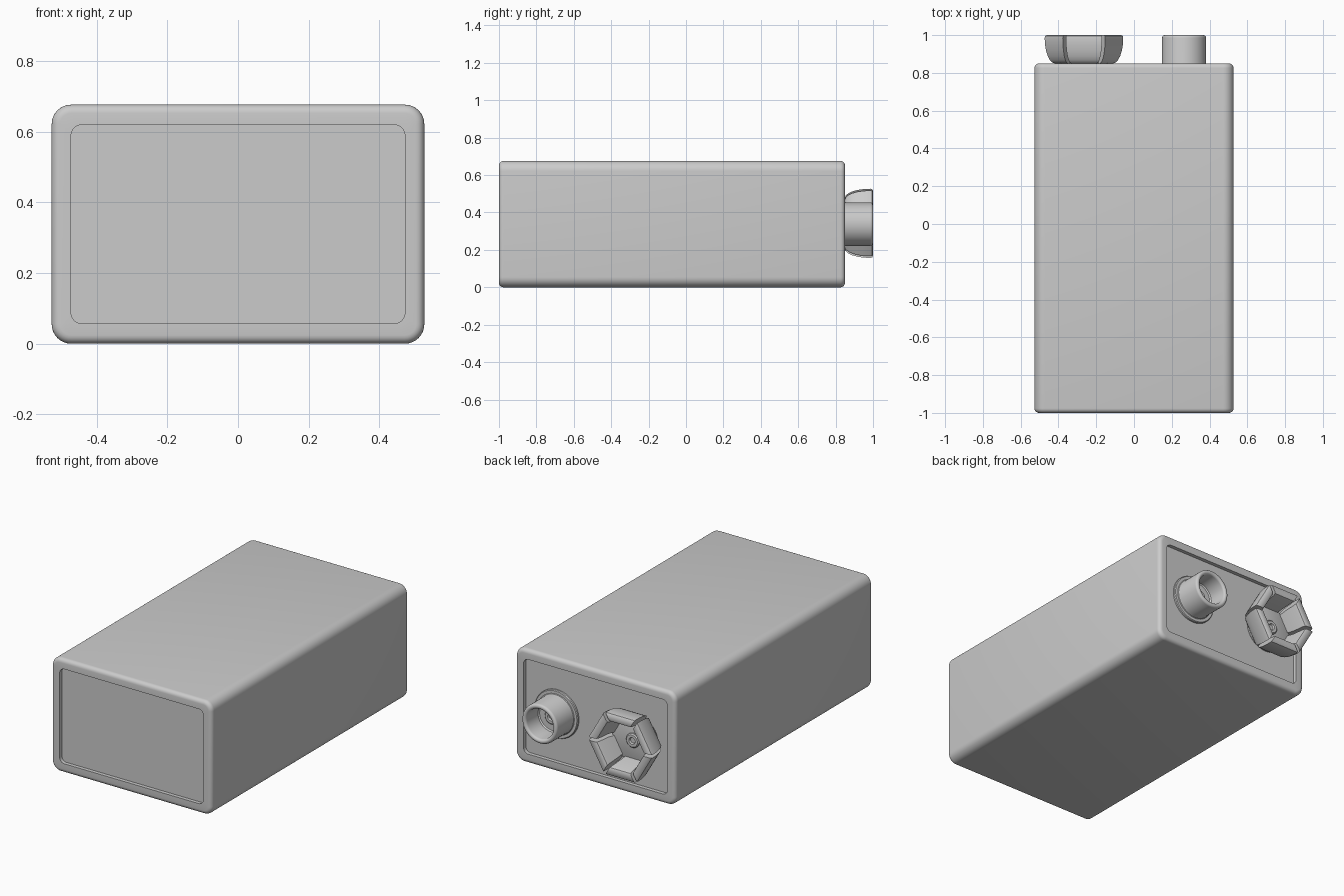
import bpy, bmesh
from math import sin, cos, pi, tan
from mathutils import Vector

cube = bpy.data.objects.get("Cube")
if cube:
    bpy.data.objects.remove(cube)

grey = bpy.data.materials.new("plain grey")
grey.use_nodes = True
COLOUR = (0.6, 0.6, 0.6, 1)
grey.diffuse_color = COLOUR
grey.node_tree.nodes["Principled BSDF"].inputs["Base Color"].default_value = COLOUR

MID_Z = 0.338    # height of the body's long axis
BACK = 0.85      # back end of the body
SINK = 0.022     # depth of the recessed end panels


def finish(bm, name, angle=35):
    bmesh.ops.recalc_face_normals(bm, faces=bm.faces)
    mesh = bpy.data.meshes.new(name)
    bm.to_mesh(mesh)
    bm.free()
    mesh.materials.append(grey)
    obj = bpy.data.objects.new(name, mesh)
    bpy.context.collection.objects.link(obj)
    bpy.ops.object.select_all(action='DESELECT')
    obj.select_set(True)
    bpy.context.view_layer.objects.active = obj
    bpy.ops.object.shade_smooth_by_angle(angle=angle * pi / 180)
    return obj


def loft(bm, loops, closed=False, caps=True):
    """Skin a row of point loops, capping the ends or joining them."""
    rings = [[bm.verts.new(p) for p in loop] for loop in loops]
    pairs = list(zip(rings, rings[1:]))
    if closed:
        pairs.append((rings[-1], rings[0]))
    for a, b in pairs:
        for i in range(len(a)):
            j = (i + 1) % len(a)
            bm.faces.new((a[i], a[j], b[j], b[i]))
    if caps:
        bm.faces.new(rings[0])
        bm.faces.new(rings[-1])


def rounded_rect(hx, hz, r, y, steps=8):
    points = []
    for k, (sx, sz) in enumerate(((1, 1), (-1, 1), (-1, -1), (1, -1))):
        for i in range(steps + 1):
            a = (k + i / steps) * pi / 2
            points.append((sx * (hx - r) + r * cos(a), y,
                           MID_Z + sz * (hz - r) + r * sin(a)))
    return points


def lathe(name, x, profile, sides=48):
    """Turn (radius, y) points about a lengthwise axis."""
    bm = bmesh.new()
    loft(bm, [[(x + r * cos(2 * pi * i / sides), y, MID_Z + r * sin(2 * pi * i / sides))
               for i in range(sides)] for r, y in profile])
    return finish(bm, name)


# Body: rounded box with a recessed panel in each end
def end_loops(y, inward):
    loops = [rounded_rect(0.472, 0.281, 0.03, y + inward * SINK),
             rounded_rect(0.472, 0.281, 0.03, y)]
    bevel = 0.024
    for i in range(6):
        a = i / 5 * pi / 2
        d = bevel * (1 - sin(a))
        loops.append(rounded_rect(0.527 - d, 0.338 - d, 0.055 - d,
                                  y + inward * bevel * (1 - cos(a))))
    return loops


bm = bmesh.new()
loft(bm, end_loops(-1, 1) + end_loops(BACK, -1)[::-1])
finish(bm, "body")

# Round terminal: washer, hollow post with a rolled lip, rivet inside
POST_X, SNAP_X = 0.265, -0.265
PANEL = BACK - SINK
lathe("post_washer", POST_X, [(0.142, PANEL - 0.005), (0.142, 0.838),
                              (0.138, 0.843), (0.1, 0.843)])
lip = [(0.102 + 0.014 * cos(i * pi / 8), 0.986 + 0.014 * sin(i * pi / 8)) for i in range(9)]
lathe("round_post", POST_X, [(0.125, 0.84), (0.118, 0.846), (0.116, 0.856)]
      + lip + [(0.088, 0.885), (0.082, 0.878)])


def rivet(name, x, y):
    lathe(name, x, [(0.042, y - 0.01), (0.042, y + 0.008), (0.036, y + 0.014),
                    (0.02, y + 0.014), (0.016, y + 0.004)], 32)


rivet("post_rivet", POST_X, 0.878)

# Hexagonal terminal: six curved petals with narrow slots between them
lathe("snap_base", SNAP_X, [(0.13, PANEL - 0.005), (0.142, 0.85), (0.142, 0.866), (0.13, 0.872)])
rivet("snap_rivet", SNAP_X, 0.872)

outer = [(0.137 + 0.048 * sin(i * pi / 12), 0.985 - 0.135 * cos(i * pi / 12)) for i in range(7)]
section = outer + [(0.183, 0.995), (0.176, 1.0), (0.148, 1.0), (0.138, 0.995),
                   (0.133, 0.983), (0.125, 0.91), (0.112, 0.866), (0.112, 0.85)]
bm = bmesh.new()
for k in range(6):
    a = (k + 0.5) * pi / 3
    out, side = Vector((cos(a), 0, sin(a))), Vector((-sin(a), 0, cos(a)))
    centre = Vector((SNAP_X, 0, MID_Z + 0.004))
    loops = []
    for s in (-1, 1):
        loops.append([centre + out * r + Vector((0, y, 0))
                      + side * s * (r * tan(pi / 6) - 0.011) for r, y in section])
    loft(bm, loops)
finish(bm, "hexagonal_petals", 40)
